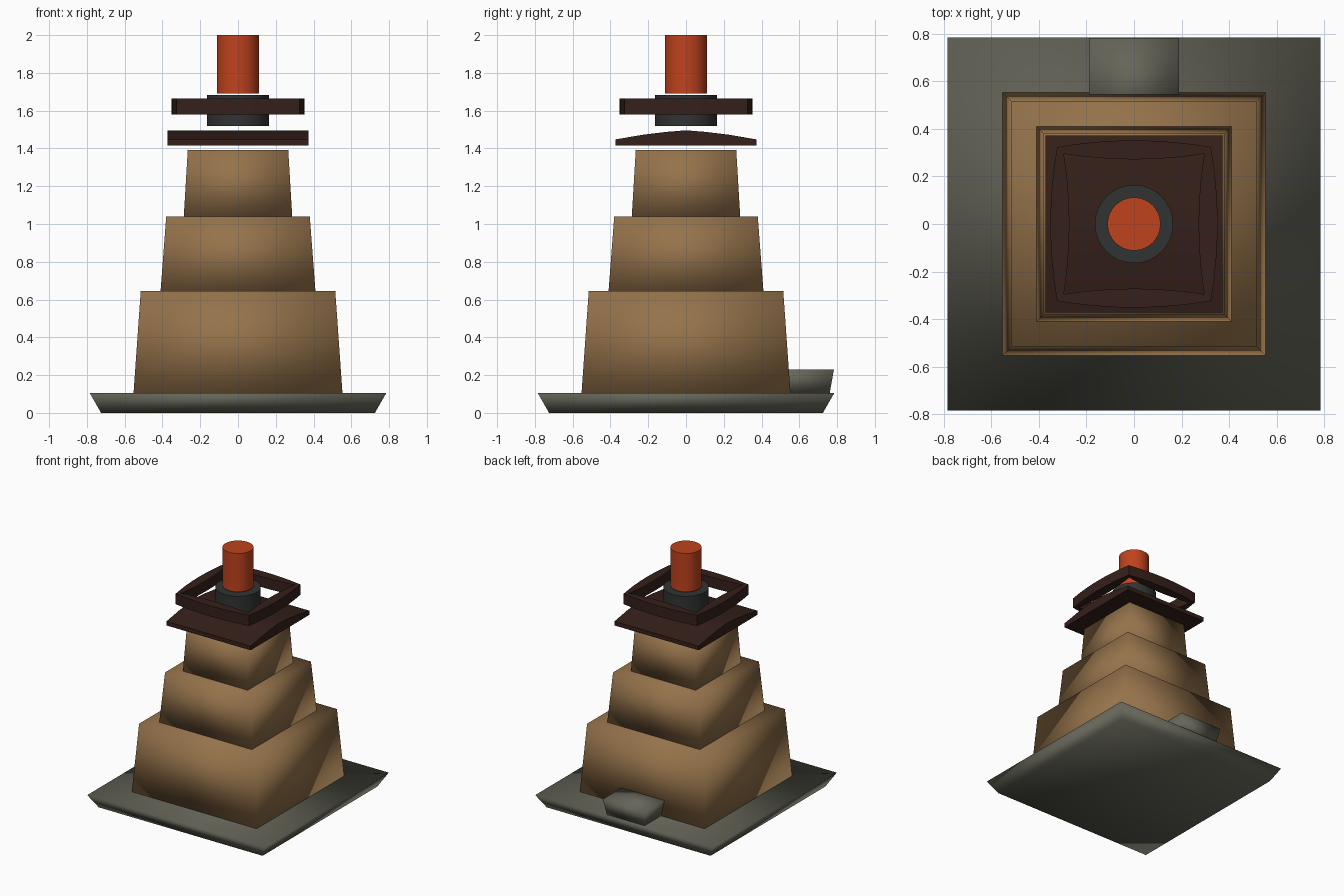
import bpy, bmesh, math

if "Cube" in bpy.data.objects:
    bpy.data.objects.remove(bpy.data.objects["Cube"])

def material(name, rgb):
    m = bpy.data.materials.new(name)
    m.diffuse_color = (*rgb, 1)
    m.use_nodes = True
    m.node_tree.nodes["Principled BSDF"].inputs["Base Color"].default_value = m.diffuse_color
    return m

STONE = material("stone", (0.13, 0.13, 0.10))
CLAY = material("clay", (0.30, 0.17, 0.07))
DARK = material("dark_wood", (0.035, 0.014, 0.010))
IRON = material("iron", (0.030, 0.034, 0.032))
RED = material("red", (0.52, 0.055, 0.012))

def loft(name, low, high, mat, angle=None):
    """Solid between two matching loops of 3D points."""
    bm = bmesh.new()
    a = [bm.verts.new(p) for p in low]
    b = [bm.verts.new(p) for p in high]
    n = len(a)
    bm.faces.new(a[::-1])
    bm.faces.new(b)
    for i in range(n):
        j = (i + 1) % n
        bm.faces.new((a[i], a[j], b[j], b[i]))
    bmesh.ops.recalc_face_normals(bm, faces=bm.faces)
    me = bpy.data.meshes.new(name)
    bm.to_mesh(me)
    bm.free()
    ob = bpy.data.objects.new(name, me)
    bpy.context.collection.objects.link(ob)
    me.materials.append(mat)
    bpy.ops.object.select_all(action='DESELECT')
    ob.select_set(True)
    bpy.context.view_layer.objects.active = ob
    if angle is None:
        bpy.ops.object.shade_smooth()
    else:
        bpy.ops.object.shade_smooth_by_angle(angle=math.radians(angle))
    return ob

def rect(x0, x1, y0, y1, z):
    return [(x0, y0, z), (x1, y0, z), (x1, y1, z), (x0, y1, z)]

def square(h, z):
    return rect(-h, h, -h, h, z)

def circle(r, z, n=32):
    return [(r * math.cos(2 * math.pi * i / n), r * math.sin(2 * math.pi * i / n), z)
            for i in range(n)]

# Base slab, flaring upwards, and rear doorstep
loft("base_slab", square(0.725, 0), square(0.785, 0.105), STONE)
loft("rear_step", rect(-0.165, 0.165, 0.42, 0.76, 0.10),
     rect(-0.19, 0.19, 0.40, 0.783, 0.23), STONE)

# Three tapering tiers
tiers = [(0.553, 0.515, 0.105, 0.645), (0.41, 0.38, 0.645, 1.04),
         (0.287, 0.266, 1.04, 1.392)]
for i, (h0, h1, z0, z1) in enumerate(tiers):
    loft(f"tier_{i + 1}", square(h0, z0), square(h1, z1), CLAY)

# Roof plate with gently arched top
half = [(0.372, 1.448), (0.225, 1.473), (0.10, 1.488)]
arch = [(-0.372, 1.415), (0.372, 1.415)] + half + [(0, 1.496)] + \
       [(-y, z) for y, z in reversed(half)]
loft("roof_plate", [(-0.372, y, z) for y, z in arch],
     [(0.372, y, z) for y, z in arch], DARK, 30)

# Four rails, lens-shaped in plan
N = 8
xs = [-0.325 + 0.65 * i / N for i in range(N + 1)]
def width(x):
    return 0.012 + 0.028 * (1 - (x / 0.325) ** 2)
plan = [(x, -0.312 - width(x)) for x in xs] + [(x, -0.312 + width(x)) for x in reversed(xs)]
for k, side in enumerate(("front", "right", "back", "left")):
    rail = loft(f"rail_{side}", [(x, y, 1.58) for x, y in plan],
                [(x, y, 1.664) for x, y in plan], DARK, 40)
    rail.rotation_euler.z = k * math.pi / 2

# Chimney collar and pot
loft("collar", circle(0.165, 1.52), circle(0.165, 1.682), IRON, 40)
loft("chimney_pot", circle(0.112, 1.692), circle(0.112, 2.0), RED, 40)
